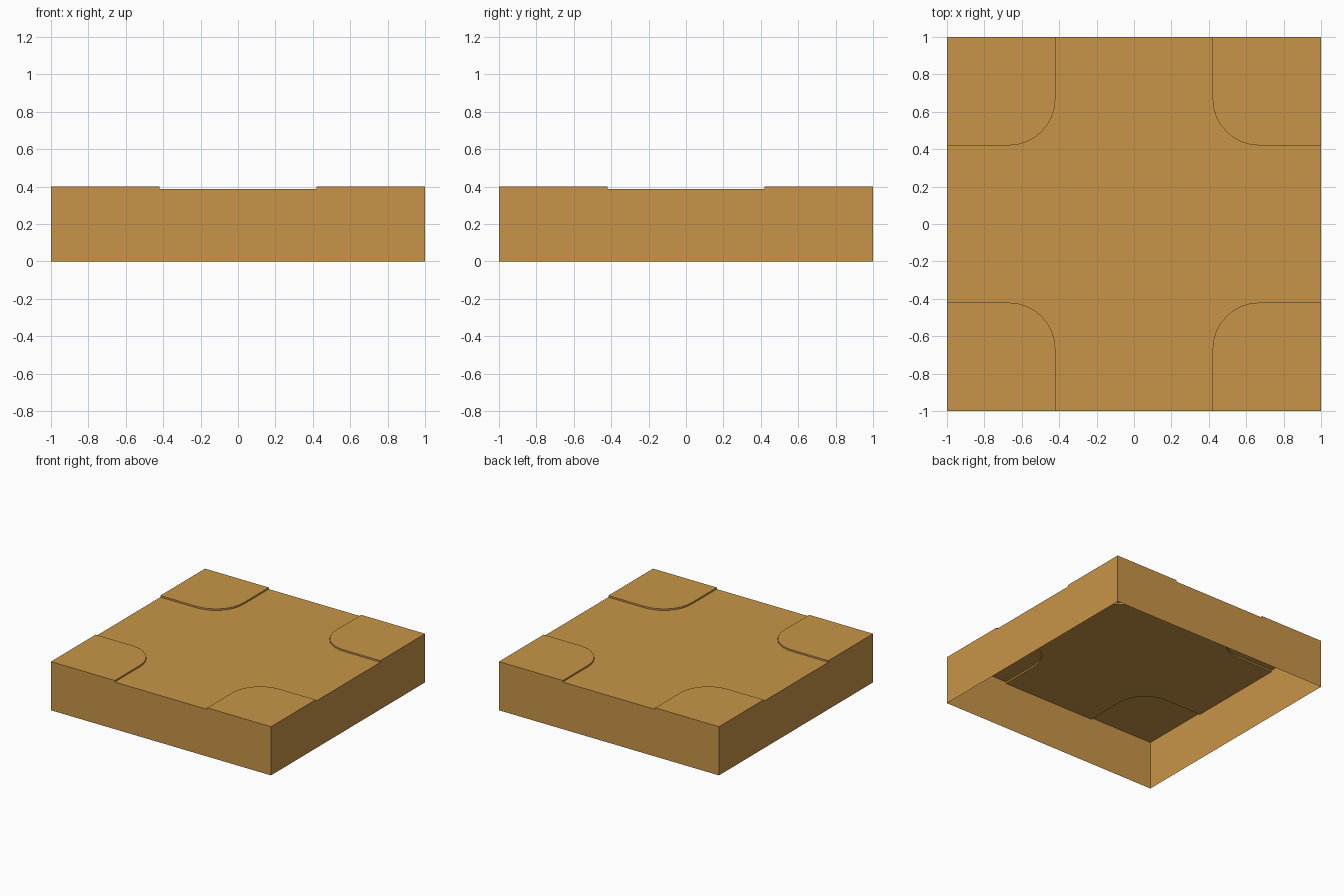
import bpy, bmesh
from math import sin, cos, pi

if "Cube" in bpy.data.objects:
    bpy.data.objects.remove(bpy.data.objects["Cube"])

HALF, PAD_Z, ROAD_Z = 1.0, 0.40, 0.387
EDGE, RADIUS, STEPS = 0.42, 0.25, 8


def curb_line():
    """Curb of the +x +y corner, from the x edge round to the y edge."""
    c = EDGE + RADIUS
    pts = [(HALF, EDGE)]
    for i in range(STEPS + 1):
        a = pi / 2 * i / STEPS
        pts.append((c - RADIUS * sin(a), c - RADIUS * cos(a)))
    return pts + [(EDGE, HALF)]


bm = bmesh.new()
road_outline = []

# four raised corner pads, each with a curb step down to the road
for sx, sy in ((1, 1), (-1, 1), (-1, -1), (1, -1)):
    line = [(sx * x, sy * y) for x, y in curb_line()]
    if sx * sy < 0:
        line.reverse()
    high = [bm.verts.new((x, y, PAD_Z)) for x, y in line]
    low = [bm.verts.new((x, y, ROAD_Z)) for x, y in line]
    corner = bm.verts.new((sx * HALF, sy * HALF, PAD_Z))
    bm.faces.new([corner] + high[::-1])
    for i in range(len(line) - 1):
        bm.faces.new((low[i], low[i + 1], high[i + 1], high[i]))
    road_outline += low

# sunken crossroad surface
bm.faces.new(road_outline)

# thin outer walls, open underneath
rim = [e for e in bm.edges if e.is_boundary
       and abs(e.verts[0].co.z - e.verts[1].co.z) < 1e-5]
walls = bmesh.ops.extrude_edge_only(bm, edges=rim)["geom"]
for v in walls:
    if isinstance(v, bmesh.types.BMVert):
        v.co.z = 0
bmesh.ops.recalc_face_normals(bm, faces=bm.faces)
bmesh.ops.triangulate(bm, faces=[f for f in bm.faces if len(f.verts) > 4])
top = max(bm.faces, key=lambda f: abs(f.normal.z))
if top.normal.z < 0:
    bmesh.ops.reverse_faces(bm, faces=bm.faces)

mesh = bpy.data.meshes.new("crossroad_tile")
bm.to_mesh(mesh)
bm.free()
tile = bpy.data.objects.new("crossroad_tile", mesh)
bpy.context.collection.objects.link(tile)

# ochre colour
mat = bpy.data.materials.new("ochre")
mat.diffuse_color = (0.58, 0.30, 0.065, 1)
mat.use_nodes = True
mat.node_tree.nodes["Principled BSDF"].inputs["Base Color"].default_value = mat.diffuse_color
mesh.materials.append(mat)
